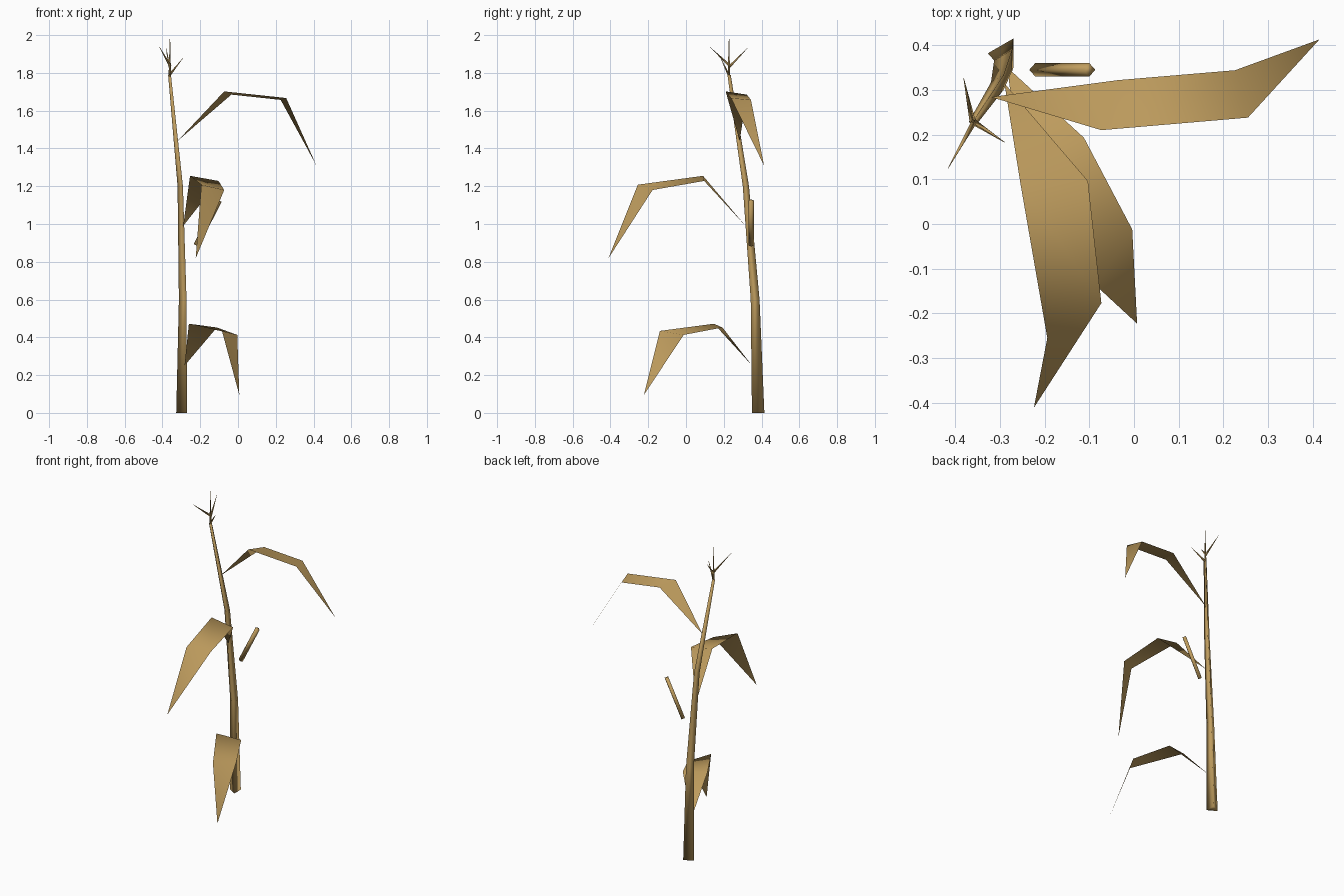
import bpy
from math import cos, sin, tau, pi
from mathutils import Vector

cube = bpy.data.objects.get("Cube")
if cube:
    bpy.data.objects.remove(cube, do_unlink=True)

# One dry straw colour for the whole plant
straw = bpy.data.materials.new("dry_straw")
straw.use_nodes = True
colour = (0.52, 0.335, 0.112, 1)
straw.diffuse_color = colour
bsdf = next(n for n in straw.node_tree.nodes if n.type == 'BSDF_PRINCIPLED')
bsdf.inputs["Base Color"].default_value = colour
bsdf.inputs["Roughness"].default_value = 0.9


def add_part(name, verts, faces):
    mesh = bpy.data.meshes.new(name)
    mesh.from_pydata([tuple(v) for v in verts], [], faces)
    mesh.materials.append(straw)
    mesh.shade_smooth()
    obj = bpy.data.objects.new(name, mesh)
    bpy.context.scene.collection.objects.link(obj)
    return obj


def tube(name, path, radii, sides, u, v, start=0.0):
    """Sweep a regular polygon, spanned by u and v, along a path."""
    verts, faces = [], []
    for point, r in zip(path, radii):
        for i in range(sides):
            a = start + tau * i / sides
            verts.append(Vector(point) + r * (cos(a) * u + sin(a) * v))
    for k in range(len(path) - 1):
        for i in range(sides):
            j = (i + 1) % sides
            a, b = k * sides, (k + 1) * sides
            faces.append((a + i, a + j, b + j, b + i))
    last = len(verts) - sides
    faces.append(tuple(reversed(range(sides))))
    faces.append(tuple(range(last, last + sides)))
    return add_part(name, verts, faces)


def leaf(name, root, right1, left1, right2, left2, tip):
    """Folded blade: pointed root, two cross edges, pointed tip."""
    add_part(name, (root, right1, left1, right2, left2, tip),
             [(0, 1, 2), (1, 3, 4, 2), (3, 5, 4)])


X, Y, Z = Vector((1, 0, 0)), Vector((0, 1, 0)), Vector((0, 0, 1))

# Leaning three-sided stalk
tube("stalk",
     [(-0.289, 0.382, 0), (-0.286, 0.366, 0.6),
      (-0.301, 0.317, 1.2), (-0.36, 0.228, 1.79)],
     [0.038, 0.027, 0.019, 0.010], 3, X, Y, pi)

# Drooping leaves
leaf("lower_leaf", (-0.283, 0.35, 0.25),
     (-0.26, 0.148, 0.472), (-0.112, 0.193, 0.452),
     (-0.085, -0.138, 0.434), (-0.004, -0.012, 0.413),
     (0.007, -0.223, 0.095))
leaf("middle_leaf", (-0.29, 0.315, 0.99),
     (-0.254, 0.09, 1.255), (-0.103, 0.096, 1.228),
     (-0.194, -0.255, 1.208), (-0.073, -0.177, 1.18),
     (-0.224, -0.411, 0.818))
leaf("upper_leaf", (-0.32, 0.284, 1.44),
     (-0.073, 0.21, 1.702), (-0.035, 0.322, 1.685),
     (0.255, 0.238, 1.667), (0.226, 0.344, 1.657),
     (0.415, 0.413, 1.31))

# Slim four-sided cob beside the stalk
low, high = Vector((-0.221, 0.345, 0.887)), Vector((-0.1, 0.345, 1.124))
side = Y.cross((high - low).normalized())
tube("cob", [low, high], [0.015, 0.015], 4, side, Y)

# Tassel spikes at the top of the stalk
spikes = {
    "centre": ((-0.36, 0.228, 1.78), (-0.36, 0.228, 2.0)),
    "front": ((-0.36, 0.228, 1.84), (-0.416, 0.125, 1.938)),
    "back": ((-0.36, 0.228, 1.83), (-0.381, 0.326, 1.932)),
    "side": ((-0.36, 0.228, 1.79), (-0.29, 0.183, 1.88)),
}
for label, (base, tip) in spikes.items():
    along = (Vector(tip) - Vector(base)).normalized()
    u = along.orthogonal().normalized()
    tube("tassel_" + label, [base, tip], [0.008, 0.0007], 3, u, along.cross(u))
